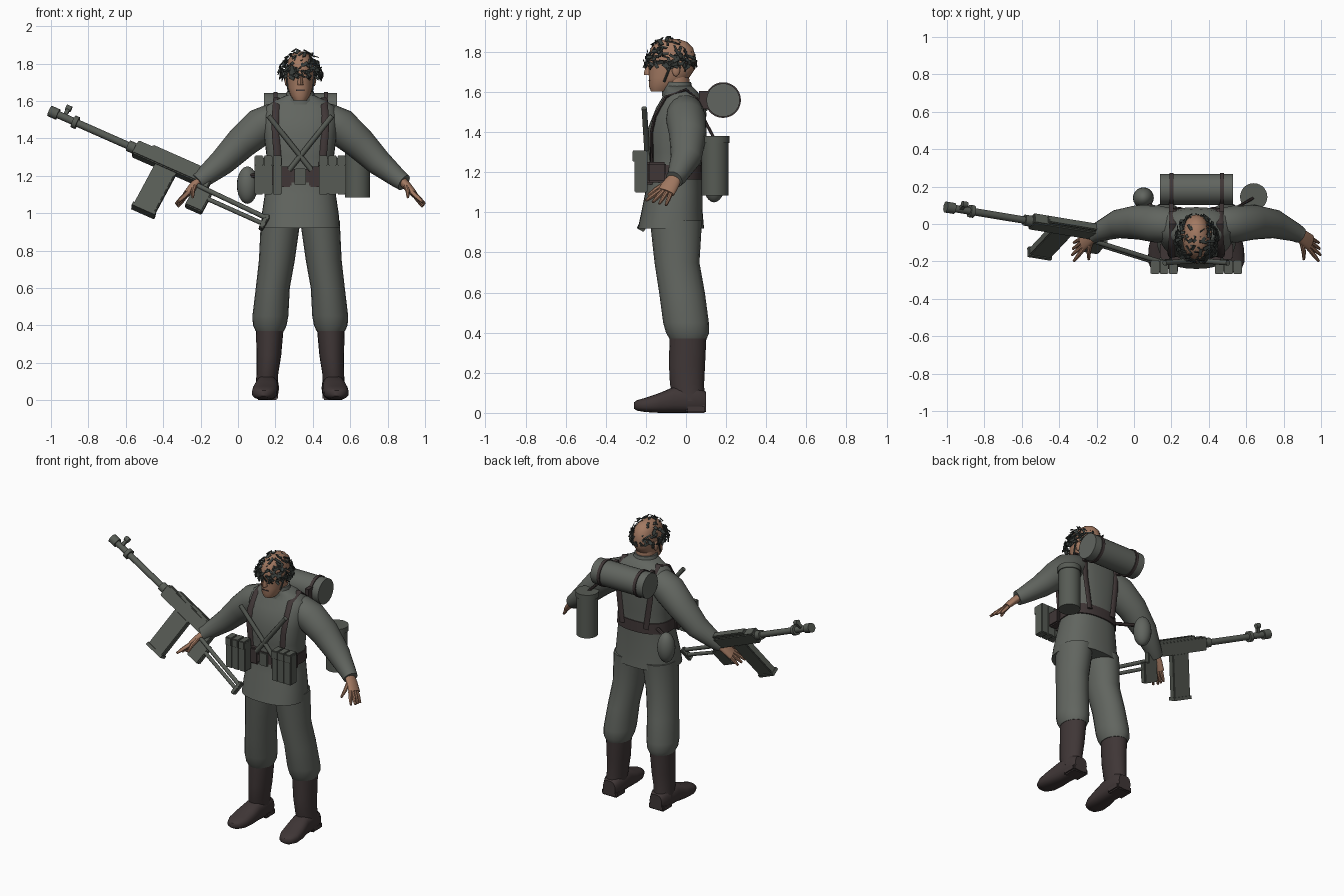
import bpy, bmesh, math, random
from mathutils import Vector, Matrix

old = bpy.data.objects.get("Cube")
if old:
    bpy.data.objects.remove(old)

MID = .333  # body centre line
X, Y, Z = Vector((1, 0, 0)), Vector((0, 1, 0)), Vector((0, 0, 1))


def material(name, *rgb):
    mat = bpy.data.materials.new(name)
    mat.use_nodes = True
    mat.diffuse_color = (*rgb, 1)
    shader = next(n for n in mat.node_tree.nodes if n.type == 'BSDF_PRINCIPLED')
    shader.inputs["Base Color"].default_value = (*rgb, 1)
    shader.inputs["Roughness"].default_value = .8
    return mat


cloth = material("grey green cloth", .12, .13, .115)
metal = material("grey green metal", .095, .105, .09)
leather = material("dark brown leather", .05, .037, .037)
skin = material("skin", .36, .19, .12)
leaf = material("dark foliage", .04, .047, .043)


def finish(name, bm, mat):
    bmesh.ops.recalc_face_normals(bm, faces=bm.faces)
    mesh = bpy.data.meshes.new(name)
    bm.to_mesh(mesh)
    bm.free()
    mesh.materials.append(mat)
    obj = bpy.data.objects.new(name, mesh)
    bpy.context.collection.objects.link(obj)
    return obj


def loft(name, rings, mat, axis=None, ref=Y, power=2, sides=20):
    """Skin elliptical rings (x, y, z, a, b) along their path."""
    bm = bmesh.new()
    centres = [Vector(r[:3]) for r in rings]
    loops = []
    for i, ring in enumerate(rings):
        t = axis or (centres[min(i + 1, len(rings) - 1)] - centres[max(i - 1, 0)]).normalized()
        u = ref.cross(t).normalized()
        v = t.cross(u)
        loop = []
        for k in range(sides):
            ang = math.tau * k / sides
            c, s = math.cos(ang), math.sin(ang)
            p = centres[i] + u * ring[3] * math.copysign(abs(c) ** (2 / power), c)
            loop.append(bm.verts.new(p + v * ring[4] * math.copysign(abs(s) ** (2 / power), s)))
        loops.append(loop)
    for low, high in zip(loops, loops[1:]):
        for k in range(sides):
            n = (k + 1) % sides
            bm.faces.new((low[k], low[n], high[n], high[k]))
    bm.faces.new(loops[0])
    bm.faces.new(loops[-1])
    return finish(name, bm, mat)


def rod(name, a, b, radius, mat, sides=14, ref=Y):
    return loft(name, [(*a, radius, radius), (*b, radius, radius)], mat, ref=ref, sides=sides)


def box(name, centre, size, mat, axes=(X, Y, Z), bevel=0):
    bm = bmesh.new()
    rot = Matrix(axes).transposed().to_4x4()
    bmesh.ops.create_cube(bm, size=1, matrix=Matrix.Translation(centre) @ rot @ Matrix.Diagonal((*size, 1)))
    if bevel:
        bmesh.ops.bevel(bm, geom=bm.edges[:], offset=bevel, segments=2, affect='EDGES')
    return finish(name, bm, mat)


def ball(name, centre, radii, mat):
    bm = bmesh.new()
    bmesh.ops.create_uvsphere(bm, u_segments=20, v_segments=12, radius=1,
                              matrix=Matrix.Translation(centre) @ Matrix.Diagonal((*radii, 1)))
    return finish(name, bm, mat)


def side_rings(s, rings):
    return [(MID + s * r[0], *r[1:]) for r in rings]


def central(rings):
    return [(MID, *r) for r in rings]


# Jacket, belt and collar
loft("jacket", central([
    (-.075, .92, .212, .165), (-.07, 1, .205, .153), (-.06, 1.1, .19, .143), (-.05, 1.2, .175, .13),
    (-.05, 1.3, .18, .135), (-.05, 1.42, .195, .14), (-.03, 1.52, .2, .12), (-.02, 1.57, .185, .1),
    (-.025, 1.605, .13, .08), (-.04, 1.63, .075, .068)]), cloth, axis=Z, power=2.4, sides=32)
loft("belt", central([(-.053, 1.165, .187, .143), (-.052, 1.235, .183, .139)]),
     leather, axis=Z, power=2.4, sides=32)
loft("collar", central([(-.04, 1.58, .09, .08), (-.045, 1.65, .072, .07)]), cloth, axis=Z)
box("belt_buckle", (MID, -.2, 1.195), (.06, .014, .09), metal, bevel=.004)

# Head
loft("neck", central([(-.04, 1.56, .062, .06), (-.05, 1.7, .06, .065)]), skin, axis=Z)
loft("head", central([
    (-.13, 1.603, .035, .045), (-.115, 1.63, .053, .07), (-.085, 1.67, .066, .1), (-.07, 1.72, .071, .118),
    (-.07, 1.77, .074, .12), (-.07, 1.82, .066, .105), (-.07, 1.85, .046, .075), (-.07, 1.865, .015, .03)]),
    skin, axis=Z, power=2.2, sides=24)
loft("nose", central([(-.18, 1.685, .017, .03), (-.185, 1.7, .015, .024), (-.182, 1.745, .008, .012)]),
     skin, axis=Z, sides=8)
box("mouth", (MID, -.183, 1.657), (.045, .008, .006), leather)
for s, side in ((1, "left"), (-1, "right")):
    ball(side + "_ear", (MID + s * .073, -.05, 1.71), (.011, .02, .032), skin)
    box(side + "_eye", (MID + s * .03, -.178, 1.73), (.022, .008, .007), leather)
    rod(side + "_chin_strap", (MID + s * .078, -.065, 1.76), (MID + s * .062, -.11, 1.65), .006, leaf, 8)

# Camouflage foliage scattered over the helmet area
random.seed(4)
bm = bmesh.new()
for i in range(230):
    around = random.uniform(0, math.tau)
    height = random.uniform(.04, 1) if i % 3 else random.uniform(.08, .4)
    flat = math.sqrt(1 - height * height)
    out = Vector((math.cos(around) * flat, math.sin(around) * flat, height))
    grow = random.uniform(.85, 1.04)
    spot = Vector((MID, -.08, 1.715)) + Vector((out.x * .118, out.y * .132, out.z * .158)) * grow
    tilt = out + Vector([random.uniform(-.5, .5) for _ in range(3)])
    turn = tilt.to_track_quat('Z', 'Y').to_matrix().to_4x4() @ Matrix.Rotation(random.uniform(0, 3), 4, 'Z')
    size = (random.uniform(.02, .05), random.uniform(.007, .02), .004, 1)
    bmesh.ops.create_cube(bm, size=1, matrix=Matrix.Translation(spot) @ turn @ Matrix.Diagonal(size))
finish("helmet_foliage", bm, leaf)

# Limbs and mirrored equipment
for s, side in ((1, "left"), (-1, "right")):
    loft(side + "_trouser_leg", side_rings(s, [
        (.163, .01, .37, .076, .093), (.163, .008, .4, .09, .108), (.16, 0, .45, .096, .114),
        (.147, -.02, .6, .091, .114), (.125, -.045, .75, .096, .112), (.105, -.05, .96, .106, .13)]),
        cloth, axis=Z)
    loft(side + "_boot_shaft", side_rings(s, [
        (.18, .02, .06, .06, .075), (.176, .005, .14, .058, .085), (.168, .005, .24, .066, .09),
        (.163, .01, .385, .074, .092)]), leather, axis=Z)
    loft(side + "_boot_foot", side_rings(s, [
        (.175, .1, .055, .045, .05), (.176, .06, .065, .062, .065), (.18, -.06, .065, .06, .065),
        (.187, -.13, .05, .068, .05), (.193, -.2, .04, .066, .036), (.195, -.245, .037, .045, .026),
        (.195, -.26, .037, .02, .015)]), leather, axis=-Y, ref=Z, power=2.6)
    box(side + "_boot_heel", (MID + s * .176, .05, .02), (.115, .1, .04), leather, bevel=.008)
    loft(side + "_sleeve", side_rings(s, [
        (.07, -.01, 1.52, .06, .07), (.14, -.005, 1.505, .085, .09), (.21, 0, 1.465, .1, .1),
        (.31, .01, 1.38, .088, .093), (.42, 0, 1.27, .071, .077), (.53, -.045, 1.18, .05, .05),
        (.555, -.06, 1.163, .046, .045)]), cloth)
    loft(side + "_palm", side_rings(s, [
        (.54, -.052, 1.175, .025, .033), (.575, -.075, 1.14, .023, .042), (.61, -.1, 1.1, .018, .045)]), skin)
    for i in range(4):
        start = Vector((MID + s * .6, -.07 - i * .02, 1.11))
        tip = Vector((MID + s * (.655 + .005 * (i % 3)), -.1 - i * .033, 1.035 + i * .008))
        loft(f"{side}_finger_{i + 1}", [(*start, .013, .012), (*start.lerp(tip, .6), .012, .011),
                                        (*tip, .007, .007)], skin, sides=8)
    loft(side + "_thumb", side_rings(s, [(.565, -.1, 1.145, .014, .014), (.575, -.15, 1.115, .012, .012),
                                         (.575, -.19, 1.085, .007, .007)]), skin, ref=X, sides=8)
    loft(side + "_shoulder_strap", side_rings(s, [
        (.09, .083, 1.2, .008, .02), (.12, .077, 1.42, .008, .02), (.125, .075, 1.55, .008, .02),
        (.125, .0, 1.612, .008, .02), (.128, -.1, 1.575, .008, .02), (.135, -.155, 1.48, .008, .02),
        (.13, -.172, 1.4, .008, .02), (.115, -.17, 1.23, .008, .02)]), leather, ref=X, sides=8)
    box(side + "_belt_pouch", (MID + s * .09, -.175, 1.195), (.085, .05, .11), leather, bevel=.008)
    box(side + "_hip_pouch", (MID + s * .165, -.145, 1.2), (.06, .09, .1), leather, bevel=.008)
    # Triple magazine pouch with flaps
    for i in (-1, 0, 1):
        px = MID + s * .172 + i * .049
        box(f"{side}_magazine_pouch_{i + 2}", (px, -.225, 1.2), (.048, .066, .2), metal, bevel=.005)
        box(f"{side}_pouch_flap_{i + 2}", (px, -.23, 1.28), (.046, .075, .055), metal, bevel=.004)
    # Crossed chest tube
    rod(side + "_chest_tube", (MID + s * .17, -.208, 1.52), (MID - s * .06, -.19, 1.23), .014, metal, 10)

# Bedroll with bands
rod("bedroll", (.14, .185, 1.56), (.53, .185, 1.56), .083, cloth, 28)
for i, bx in enumerate((.2, .47)):
    rod(f"bedroll_band_{i + 1}", (bx - .01, .185, 1.56), (bx + .01, .185, 1.56), .089, leather, 28)
    box(f"bedroll_mount_{i + 1}", (bx, .09, 1.56), (.025, .05, .09), leather)

# Canister and canteen
rod("canister", (.64, .145, 1.085), (.64, .145, 1.35), .067, metal, 28)
rod("canister_lid", (.64, .145, 1.345), (.64, .145, 1.38), .073, metal, 28)
rod("canister_strap", (.64, .14, 1.37), (.48, .05, 1.54), .008, leather, 8)
ball("canteen", (.05, .14, 1.15), (.056, .056, .1), cloth)
rod("canteen_hanger", (.05, .12, 1.2), (.2, .03, 1.2), .012, leather, 8)

# Rifle, laid out in its own forward, down and side axes
fwd = Vector((-.904, .15, .4)).normalized()
down = Vector((-.41, -.45, -.79))
down = (down - fwd * down.dot(fwd)).normalized()
across = fwd.cross(down)
frame = (fwd, down, across)


def gun(t, d=0):
    return Vector((-.37, -.015, 1.265)) + fwd * t + down * d


box("rifle_receiver", gun(0), (.4, .085, .06), metal, frame, .006)
box("rifle_top_cover", gun(-.03, -.045), (.3, .025, .04), metal, frame, .004)
box("rifle_magazine", gun(0, .18), (.125, .28, .045), metal, frame, .005)
box("rifle_magazine_base", gun(0, .318), (.135, .02, .055), metal, frame)
box("rifle_grip", gun(-.235, .13), (.1, .13, .045), metal, frame, .006)
box("rifle_rear_block", gun(-.215, .04), (.07, .09, .045), metal, frame, .005)
rod("rifle_barrel", gun(.18), gun(.7), .02, metal)
for label, start, end, radius in (("collar", .54, .565, .034), ("muzzle", .655, .705, .03),
                                  ("barrel_nut", .2, .24, .03)):
    rod("rifle_" + label, gun(start), gun(end), radius, metal)
box("rifle_front_sight", gun(.62, -.035), (.02, .06, .02), metal, frame)
rod("rifle_sight_hood", gun(.605, -.06), gun(.635, -.06), .016, metal)
rod("stock_upper_rod", (-.22, -.09, 1.15), (.15, -.205, .975), .013, metal, 10)
rod("stock_lower_rod", (-.16, -.12, 1.075), (.13, -.21, .945), .012, metal, 10)
box("stock_butt_plate", (.14, -.207, .95), (.025, .09, .04), metal, frame, .004)

# Smooth the rounded surfaces while keeping hard edges crisp
for obj in bpy.context.scene.objects:
    obj.select_set(obj.type == 'MESH' and obj.name != "helmet_foliage")
    if obj.select_get():
        bpy.context.view_layer.objects.active = obj
bpy.ops.object.shade_smooth_by_angle(angle=math.radians(42))
